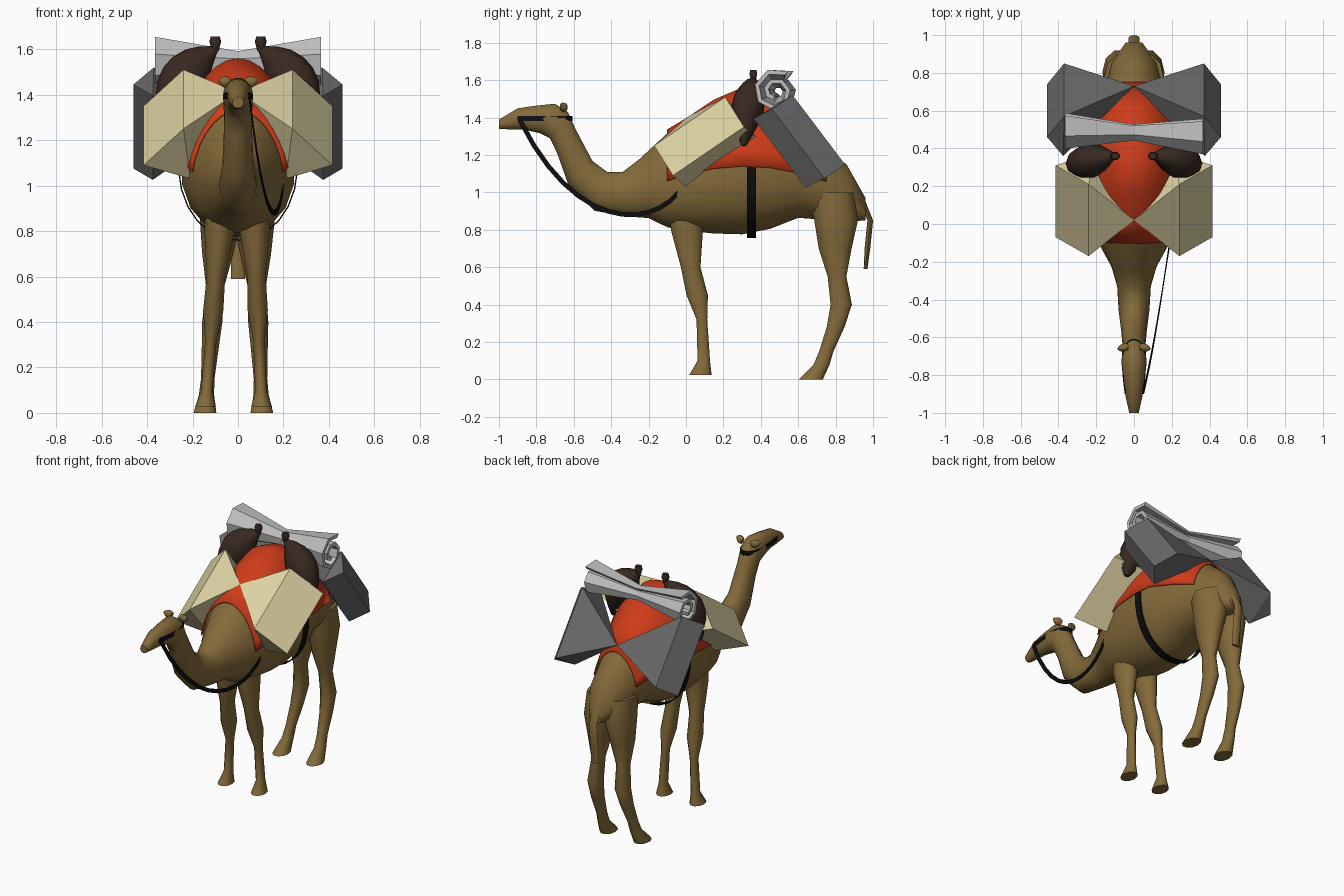
import bpy, bmesh, math
from mathutils import Vector

cube = bpy.data.objects.get("Cube")
if cube:
    bpy.data.objects.remove(cube, do_unlink=True)


def material(name, red, green, blue):
    mat = bpy.data.materials.new(name)
    mat.use_nodes = True
    mat.diffuse_color = (red, green, blue, 1)
    shader = next(node for node in mat.node_tree.nodes if node.type == "BSDF_PRINCIPLED")
    shader.inputs["Base Color"].default_value = mat.diffuse_color
    shader.inputs["Roughness"].default_value = 0.9
    return mat


hide = material("hide brown", 0.23, 0.145, 0.042)
cream = material("cream canvas", 0.72, 0.64, 0.36)
red = material("blanket red", 0.62, 0.045, 0.01)
light_grey = material("light grey cloth", 0.52, 0.52, 0.52)
dark_grey = material("dark grey canvas", 0.14, 0.14, 0.14)
leather = material("dark leather", 0.04, 0.022, 0.015)
black = material("black strap", 0.004, 0.004, 0.004)


def finish(name, bm, mat, smooth=False, thick=0):
    """Turn a bmesh into a named, coloured object."""
    bmesh.ops.recalc_face_normals(bm, faces=bm.faces)
    mesh = bpy.data.meshes.new(name)
    bm.to_mesh(mesh)
    bm.free()
    mesh.materials.append(mat)
    ob = bpy.data.objects.new(name, mesh)
    bpy.context.collection.objects.link(ob)
    if thick:
        solid = ob.modifiers.new("thickness", "SOLIDIFY")
        solid.thickness, solid.offset = thick, 0
    if smooth:
        bpy.ops.object.select_all(action="DESELECT")
        ob.select_set(True)
        bpy.context.view_layer.objects.active = ob
        bpy.ops.object.shade_smooth_by_angle(angle=math.radians(50))


def skin(name, rings, mat, closed=True, **options):
    """Skin a row of equally long rings, capping the ends of closed ones."""
    bm = bmesh.new()
    rows = [[bm.verts.new(point) for point in ring] for ring in rings]
    for row, after in zip(rows, rows[1:]):
        for i in range(0 if closed else 1, len(row)):
            bm.faces.new((row[i - 1], row[i], after[i], after[i - 1]))
    if closed:
        bm.faces.new(rows[0])
        bm.faces.new(rows[-1])
    finish(name, bm, mat, **options)


def arc(start, end, steps):
    return [start + (end - start) * i / steps for i in range(steps + 1)]


def circle(steps):
    return arc(0, math.tau, steps)[:-1]


def oval(upper, lower, angles, width=None, centre=0, grow=0, bias=0):
    """Oval between two outline points (y, z); its width follows its depth."""
    a, b = Vector((0, *upper)), Vector((0, *lower))
    half = (a - b) / 2
    if width is None:
        width = min(0.25, max(0.025, 0.37 * (a - b).length))
    half += half.normalized() * grow
    side = Vector((width + grow, 0, 0))
    middle = (a + b) / 2 + Vector((centre, 0, 0))
    return [middle + half * math.sin(t) + side * math.cos(t) * (1 - bias * math.sin(t))
            for t in angles]


def bezier(points, steps):
    """Sample a curve of any degree from its control points."""
    path = []
    for t in arc(0, 1, steps):
        level = [Vector(p) for p in points]
        while len(level) > 1:
            level = [p.lerp(q, t) for p, q in zip(level, level[1:])]
        path.append(level[0])
    return path


def tangents(path):
    ahead = path[1:] + path[-1:]
    behind = path[:1] + path[:-1]
    return [(q - p).normalized() for p, q in zip(behind, ahead)]


def tube(name, path, radii, mat):
    """Round tube along a path lying mostly in the x-z plane."""
    rings = []
    for p, d, r in zip(path, tangents(path), radii):
        across = Vector((-d.z, 0, d.x)).normalized() * r
        rings.append([p + across * math.cos(t) + Vector((0, 0.85 * r * math.sin(t), 0))
                      for t in circle(10)])
    skin(name, rings, mat, smooth=True)


def ribbon(name, path, width):
    """Flat strap standing on edge along a path."""
    rings = []
    for p, d in zip(path, tangents(path)):
        edge = Vector((0, -d.z, abs(d.y) + 0.01)).normalized() * width / 2
        rings.append((p + edge, p - edge))
    skin(name, rings, black, closed=False, thick=0.006)


# Trunk stations from rump to chest: y, top, bottom
trunk = [(0.96, 0.97, 0.85), (0.86, 1.15, 0.84), (0.75, 1.24, 0.85),
         (0.6, 1.38, 0.86), (0.45, 1.5, 0.8), (0.3, 1.545, 0.77),
         (0.15, 1.48, 0.775), (0, 1.38, 0.79), (-0.1, 1.32, 0.81)]
# Neck and head stations: outline point above, outline point below
neck = [((-0.25, 1.18), (-0.2, 0.86)), ((-0.34, 1.11), (-0.32, 0.87)),
        ((-0.42, 1.11), (-0.49, 0.9)), ((-0.5, 1.17), (-0.63, 1.04)),
        ((-0.59, 1.34), (-0.69, 1.21)), ((-0.63, 1.43), (-0.73, 1.29)),
        ((-0.7, 1.475), (-0.78, 1.315)), ((-0.8, 1.465), (-0.87, 1.335)),
        ((-0.9, 1.45), (-0.93, 1.335)), ((-1, 1.39), (-1, 1.34))]
body = [oval((y, top), (y, low), circle(18), bias=0.14) for y, top, low in trunk]
body += [oval(above, below, circle(18)) for above, below in neck]
skin("body", body, hide, smooth=True)

# Blanket over the hump, its hem hanging lower at both ends
drape = []
for y, top, low in trunk[2:]:
    hem = 1.14 - 0.45 * (y - 0.32) ** 2
    start = math.asin((2 * hem - top - low) / (top - low))
    drape.append(oval((y, top), (y, low), arc(start, math.pi - start, 14),
                      grow=0.012, bias=0.14))
skin("blanket", drape, red, closed=False, smooth=True, thick=0.008)

# Girth strap under the belly
girth = [oval((y, 1.54), (y, 0.77), arc(0, -math.pi, 14), grow=0.01, bias=0.14)
         for y in (0.325, 0.375)]
skin("girth_strap", girth, black, closed=False, thick=0.006)

# Tail and legs, from the top down: z, front y, rear y
tail = [(0.95, 0.93, 0.96), (0.85, 0.97, 1), (0.7, 0.955, 0.985), (0.59, 0.95, 0.97)]
skin("tail", [oval((front, z), (rear, z), circle(8), width=0.03) for z, front, rear in tail],
     hide, smooth=True)
legs = {
    "front_leg": [(1, -0.1, 0.1), (0.8, -0.085, 0.095), (0.6, -0.03, 0.08),
                  (0.45, 0, 0.12), (0.32, 0.055, 0.115), (0.1, 0.06, 0.13),
                  (0.025, 0.015, 0.14)],
    "hind_leg": [(1, 0.65, 0.9), (0.85, 0.68, 0.925), (0.7, 0.705, 0.89),
                 (0.55, 0.755, 0.86), (0.4, 0.77, 0.89), (0.28, 0.75, 0.85),
                 (0.15, 0.71, 0.79), (0.08, 0.68, 0.77), (0, 0.6, 0.735)]}

# Saddle packs: three long edges (start points), their direction, and the knot on the spine
packs = {
    "front_pack": (cream, [(0.24, -0.17, 1.25), (0.415, -0.07, 1.09), (0.21, 0, 1.03)],
                   (0, 0.38, 0.26), (0, 0.02, 1.41)),
    "rear_pack": (dark_grey, [(0.37, 0.57, 1.52), (0.46, 0.46, 1.445), (0.375, 0.36, 1.395)],
                  (0, 0.28, -0.37), (0, 0.73, 1.29))}

for side, sign in (("left", 1), ("right", -1)):
    mirror = Vector((sign, 1, 1))
    # Legs splay outwards towards the feet, which lean a little to the right
    for part, stations in legs.items():
        rings = [oval((front, z), (rear, z), circle(10),
                      centre=sign * (0.125 - 0.06 * z) - 0.02 * (1 - z))
                 for z, front, rear in stations]
        skin(f"{side}_{part}", rings, hide, smooth=True)

    for part, (mat, starts, along, knot) in packs.items():
        bm = bmesh.new()
        corners = [Vector(p) for p in starts]
        corners += [p + Vector(along) for p in corners] + [Vector(knot)]
        for p in corners:
            bm.verts.new(p * mirror)
        bmesh.ops.convex_hull(bm, input=bm.verts)
        finish(f"{side}_{part}", bm, mat)

    # Water skin hanging from a tied neck
    hang = bezier([(0.1, 0.36, 1.6), (0.27, 0.33, 1.5), (0.32, 0.31, 1.25)], 8)
    bulge = [0.016 + 0.09 * math.sin(t) for t in arc(0, math.pi, 8)]
    tube(f"{side}_water_skin", [p * mirror for p in hang], bulge, leather)
    knot_path = bezier([(0.1, 0.36, 1.59), (0.1, 0.36, 1.655)], 3)
    tube(f"{side}_skin_knot", [p * mirror for p in knot_path],
         (0.015, 0.02, 0.026, 0.02), leather)

    ear = bezier([(0.035, -0.65, 1.45), (0.085, -0.66, 1.465)], 3)
    tube(f"{side}_ear", [p * mirror for p in ear], (0.02, 0.026, 0.022, 0.007), hide)

    # Halter strap from the muzzle to behind the head
    cheek = bezier([(0.046, -0.9, 1.395), (0.06, -0.8, 1.395),
                    (0.085, -0.61, 1.395), (0, -0.61, 1.395)], 8)
    ribbon(f"{side}_halter", [p * mirror for p in cheek], 0.028)

# Lead rope sagging from the muzzle to the left shoulder
ribbon("lead_rope", bezier([(0.05, -0.89, 1.39), (0.12, -0.6, 0.8),
                            (0.17, -0.2, 0.8), (0.2, -0.04, 1)], 12), 0.025)

# Bedroll: a spiral sheet pinched at the middle
spiral = [(0.128 - 0.0075 * i, 1 + i * math.pi / 3.5) for i in range(12)]
spiral += [(r - 0.024, t) for r, t in reversed(spiral)]
roll = []
for u in arc(-1, 1, 4):
    scale = 0.45 + 0.55 * abs(u)
    roll.append([(0.365 * u, 0.49 - 0.015 * u + scale * r * math.cos(t),
                  1.54 + scale * r * math.sin(t)) for r, t in spiral])
skin("bedroll", roll, light_grey)
